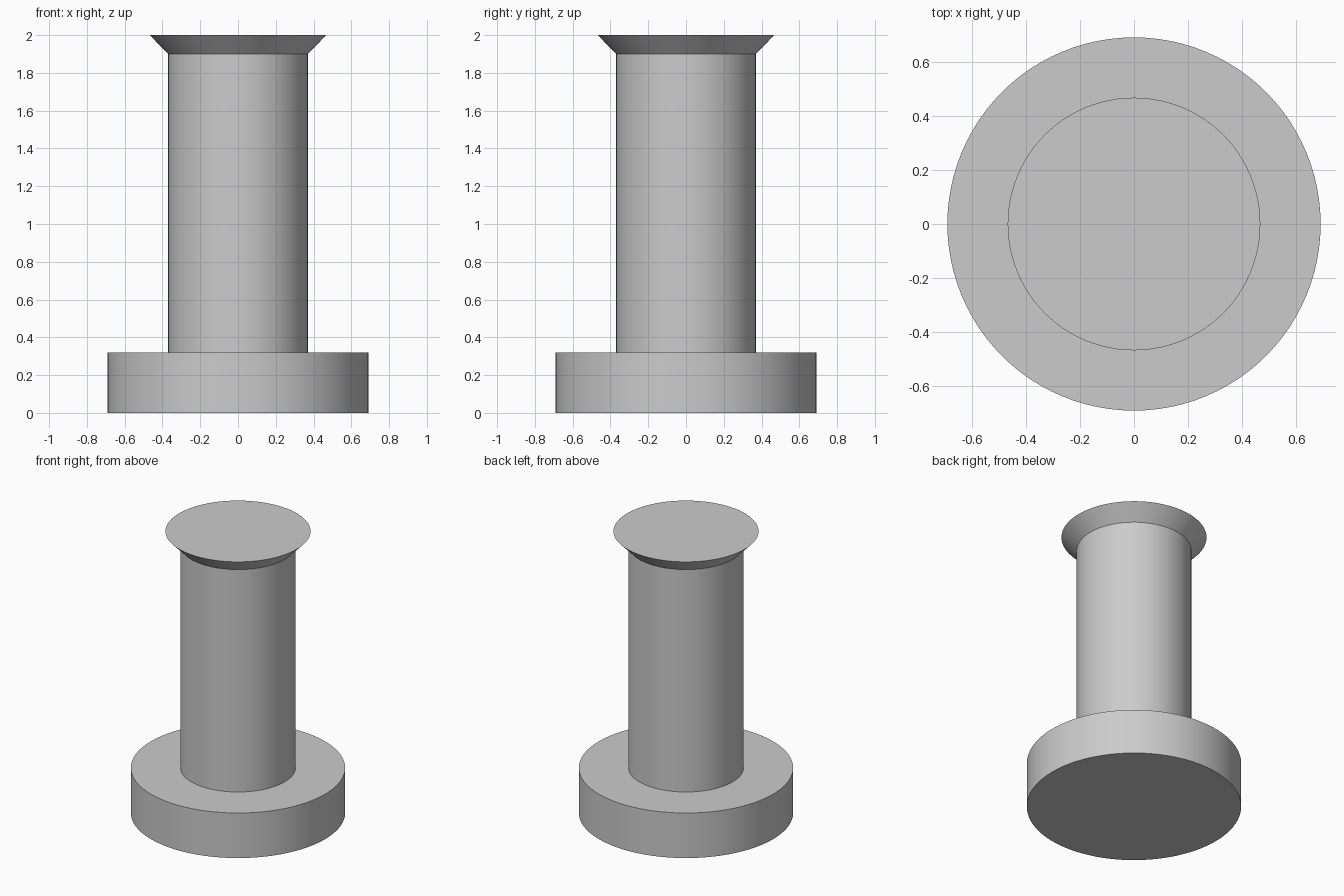
import bpy, bmesh, math

cube = bpy.data.objects.get("Cube")
if cube:
    bpy.data.objects.remove(cube, do_unlink=True)

SIDES = 96

# One plain grey for the whole model
grey = bpy.data.materials.new("light_grey")
grey.use_nodes = True
colour = (0.6, 0.6, 0.6, 1)
grey.diffuse_color = colour
grey.node_tree.nodes["Principled BSDF"].inputs["Base Color"].default_value = colour


def lathe(name, profile):
    """Revolve (radius, height) points into one closed solid."""
    bm = bmesh.new()
    rings = []
    for r, z in profile:
        rings.append([bm.verts.new((r * math.cos(a), r * math.sin(a), z))
                      for a in (math.tau * i / SIDES for i in range(SIDES))])
    for low, high in zip(rings, rings[1:]):
        for i in range(SIDES):
            j = (i + 1) % SIDES
            bm.faces.new((low[i], low[j], high[j], high[i]))
    bm.faces.new(rings[0][::-1])
    bm.faces.new(rings[-1])
    bmesh.ops.recalc_face_normals(bm, faces=bm.faces)
    mesh = bpy.data.meshes.new(name)
    bm.to_mesh(mesh)
    bm.free()
    mesh.materials.append(grey)
    obj = bpy.data.objects.new(name, mesh)
    bpy.context.collection.objects.link(obj)
    bpy.ops.object.select_all(action="DESELECT")
    obj.select_set(True)
    bpy.context.view_layer.objects.active = obj
    bpy.ops.object.shade_smooth_by_angle(angle=math.radians(30))
    return obj


# Wide base disc, straight shaft and flared flat-topped head in one turned body
BASE_R, SHAFT_R, HEAD_R = 0.69, 0.37, 0.467
BASE_TOP, SHAFT_TOP, HEAD_TOP = 0.32, 1.9, 2.0
lathe("flanged_pin", [
    (BASE_R, 0), (BASE_R, BASE_TOP),
    (SHAFT_R, BASE_TOP), (SHAFT_R, SHAFT_TOP),
    (HEAD_R, HEAD_TOP),
])
